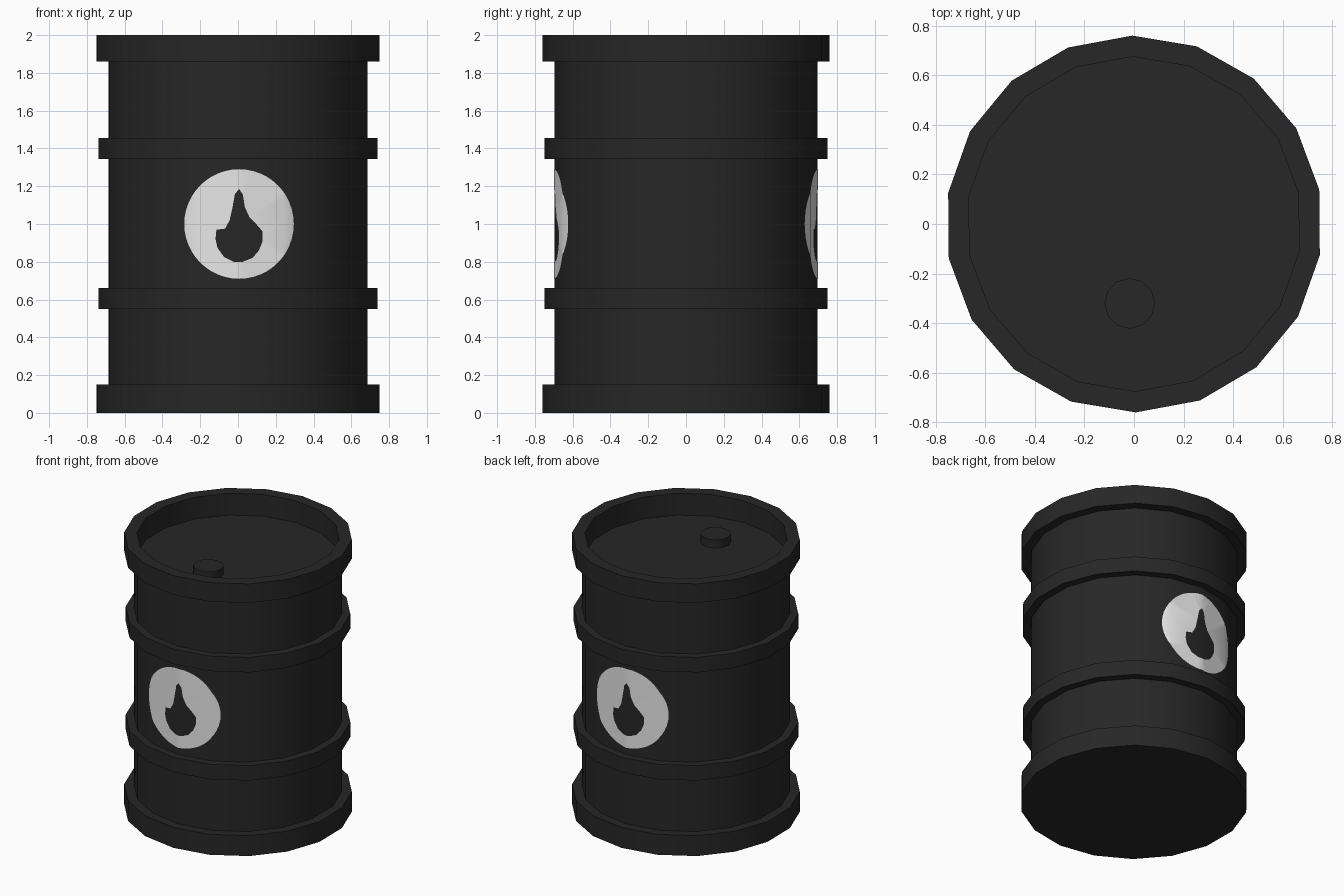
import bpy, bmesh, math

if "Cube" in bpy.data.objects:
    bpy.data.objects.remove(bpy.data.objects["Cube"])

SIDES = 18
TURN = math.radians(0.5)      # the barrel is turned very slightly about z
R = 0.695                     # body radius


def material(name, rgb):
    m = bpy.data.materials.new(name)
    m.diffuse_color = (*rgb, 1)
    m.use_nodes = True
    m.node_tree.nodes["Principled BSDF"].inputs["Base Color"].default_value = m.diffuse_color
    return m


BLACK = material("black paint", (0.02, 0.02, 0.02))
WHITE = material("white paint", (0.8, 0.8, 0.8))


def make_object(name, bm, mat, turn):
    mesh = bpy.data.meshes.new(name)
    bm.to_mesh(mesh)
    bm.free()
    mesh.materials.append(mat)
    ob = bpy.data.objects.new(name, mesh)
    bpy.context.collection.objects.link(ob)
    ob.rotation_euler.z = turn
    bpy.ops.object.select_all(action='DESELECT')
    ob.select_set(True)
    bpy.context.view_layer.objects.active = ob
    bpy.ops.object.shade_smooth_by_angle(angle=math.radians(40))
    return ob


def lathe(name, profile, sides, mat, centre=(0, 0)):
    """Spin a (radius, z) profile and close both ends with flat caps."""
    bm = bmesh.new()
    rings = []
    for r, z in profile:
        rings.append([bm.verts.new((centre[0] + r * math.sin(2 * math.pi * i / sides),
                                    centre[1] - r * math.cos(2 * math.pi * i / sides), z))
                      for i in range(sides)])
    for a, b in zip(rings, rings[1:]):
        for i in range(sides):
            j = (i + 1) % sides
            bm.faces.new((a[i], a[j], b[j], b[i]))
    bm.faces.new(rings[0][::-1])
    bm.faces.new(rings[-1])
    return make_object(name, bm, mat, TURN)


# Barrel shell: rims, two hoops and the sunken lid
lathe("barrel_shell", [
    (0.76, 0), (0.76, 0.15), (R, 0.15), (R, 0.55), (0.75, 0.55), (0.75, 0.66),
    (R, 0.66), (R, 1.345), (0.75, 1.345), (0.75, 1.455), (R, 1.455),
    (R, 1.86), (0.76, 1.86), (0.76, 2.0), (0.675, 2.0), (0.675, 1.84)], SIDES, BLACK)

# Filler cap on the lid
lathe("filler_cap", [(0.102, 1.84), (0.102, 1.90)], 12, BLACK, (-0.02, -0.32))

# Flame outline, relative to the badge centre
FLAME = [(0, .185), (.02, .155), (.03, .09), (.055, .035), (.09, 0), (.125, -.04),
         (.125, -.09), (.105, -.14), (.07, -.18), (.02, -.2), (-.03, -.2),
         (-.08, -.175), (-.115, -.125), (-.125, -.08), (-.12, -.03),
         (-.075, -.025), (-.05, .02), (-.035, .09), (-.022, .16)]
DISC = [(0.29 * math.cos(2 * math.pi * i / 48), 0.29 * math.sin(2 * math.pi * i / 48))
        for i in range(48)]
STEP = 2 * math.pi / SIDES
CORNERS = [(R * math.sin(k * STEP), -R * math.cos(k * STEP)) for k in range(3)]


def surface_y(x):
    """Depth of the faceted front wall at x."""
    x = abs(x)
    for (x0, y0), (x1, y1) in zip(CORNERS, CORNERS[1:]):
        if x <= x1 + 1e-6:
            return y0 + (y1 - y0) * (x - x0) / (x1 - x0)
    return CORNERS[-1][1]


def badge(name, turn):
    """White disc with a flame-shaped hole, laid on the barrel's facets."""
    bm = bmesh.new()
    edges = []
    for loop in (DISC, FLAME):
        vs = [bm.verts.new((x, 0, 1 + z)) for x, z in loop]
        edges += [bm.edges.new((vs[i], vs[(i + 1) % len(vs)])) for i in range(len(vs))]
    bmesh.ops.triangle_fill(bm, edges=edges, use_beauty=True, normal=(0, -1, 0))
    for x in (-CORNERS[1][0], 0, CORNERS[1][0]):
        bmesh.ops.bisect_plane(bm, geom=bm.verts[:] + bm.edges[:] + bm.faces[:],
                               dist=1e-5, plane_co=(x, 0, 0), plane_no=(1, 0, 0))
    for v in bm.verts:
        v.co.y = surface_y(v.co.x) - 0.003
    bm.normal_update()
    for f in bm.faces:
        if f.normal.y > 0:
            f.normal_flip()
    make_object(name, bm, WHITE, turn)


# Flame badges on the front and back
badge("front_badge", TURN)
badge("back_badge", TURN + math.pi)
